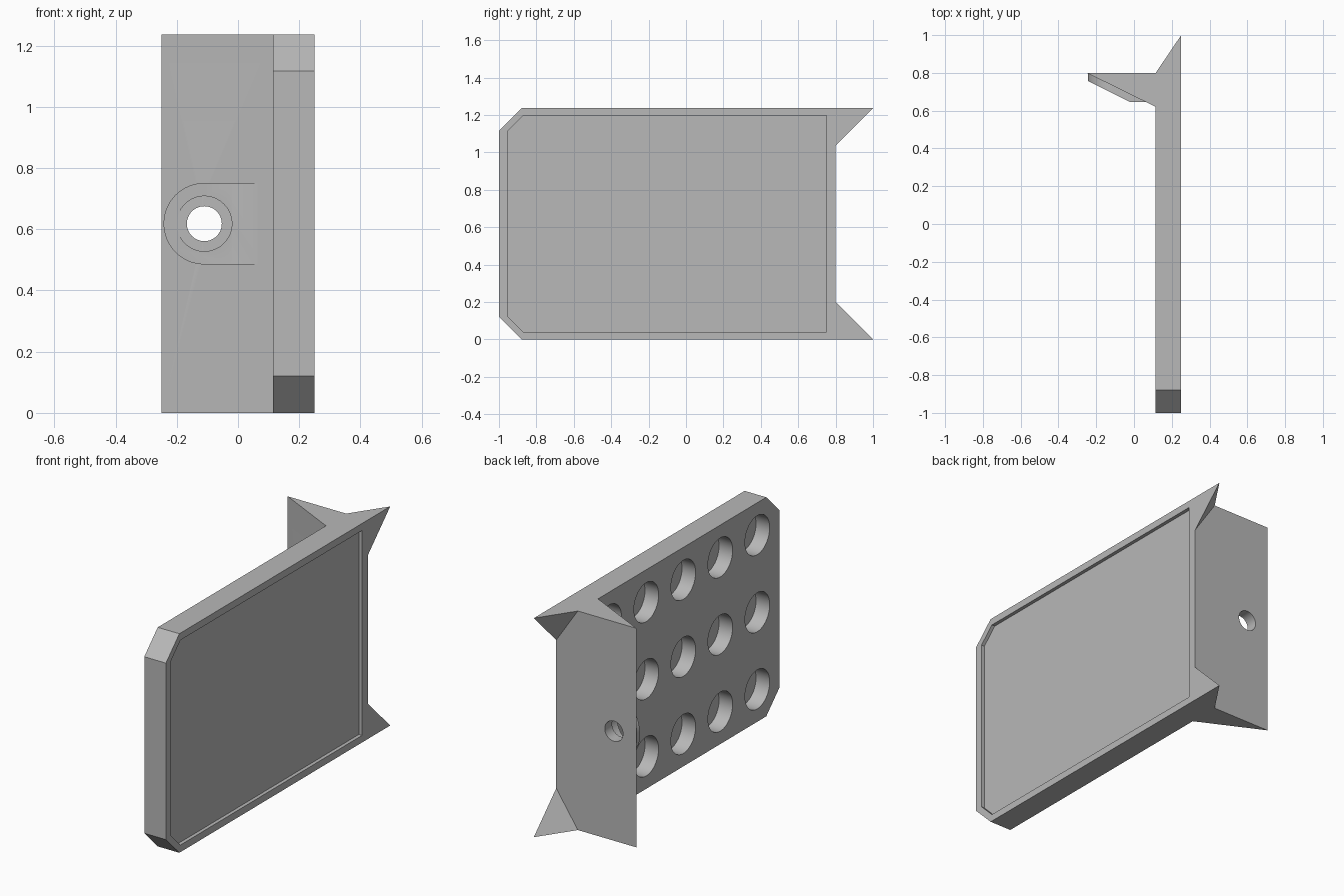
import bpy, bmesh
from math import cos, sin, pi
from mathutils import Vector

if "Cube" in bpy.data.objects:
    bpy.data.objects.remove(bpy.data.objects["Cube"])

GREY = (0.48, 0.48, 0.48, 1)
grey = bpy.data.materials.new("plain grey")
grey.use_nodes = True
grey.diffuse_color = GREY
grey.node_tree.nodes["Principled BSDF"].inputs["Base Color"].default_value = GREY

HEIGHT, INNER, OUTER, BACK, MID = 1.236, 0.115, 0.25, 0.8, 0.618


def finish(name, bm):
    bmesh.ops.recalc_face_normals(bm, faces=bm.faces)
    mesh = bpy.data.meshes.new(name)
    bm.to_mesh(mesh)
    bm.free()
    mesh.materials.append(grey)
    ob = bpy.data.objects.new(name, mesh)
    bpy.context.collection.objects.link(ob)
    return ob


def prism(name, profile, axis, low, high):
    """Extrude a 2D profile along one axis; the other two stay in order."""
    bm = bmesh.new()
    def place(p, depth):
        co = list(p)
        co.insert(axis, depth)
        return bm.verts.new(co)
    face = bm.faces.new([place(p, low) for p in profile])
    move = Vector((0, 0, 0))
    move[axis] = high - low
    out = bmesh.ops.extrude_face_region(bm, geom=[face])["geom"]
    bmesh.ops.translate(bm, vec=move,
                        verts=[v for v in out if isinstance(v, bmesh.types.BMVert)])
    return finish(name, bm)


def arc(cx, cy, r, start=0, turn=2 * pi, n=64):
    return [(cx + r * cos(start + turn * i / n), cy + r * sin(start + turn * i / n))
            for i in range(n)]


def boolean(ob, cutter, operation="DIFFERENCE"):
    mod = ob.modifiers.new("cut", "BOOLEAN")
    mod.operation, mod.object, mod.solver = operation, cutter, "EXACT"
    bpy.context.view_layer.objects.active = ob
    bpy.ops.object.modifier_apply(modifier=mod.name)
    bpy.data.objects.remove(cutter)


def clipped(y0, y1, z0, z1, c):
    """Rectangle with both front corners cut off."""
    return [(y0 + c, z0), (y1, z0), (y1, z1), (y0 + c, z1), (y0, z1 - c), (y0, z0 + c)]


# Plate with a shallow recess on the outer face
plate = prism("plate", clipped(-1, BACK, 0, HEIGHT, 0.12), 0, INNER, OUTER)
boolean(plate, prism("recess", clipped(-0.955, 0.75, 0.04, HEIGHT - 0.04, 0.085),
                     0, OUTER - 0.02, OUTER + 0.1))

# Grid of blind round pockets on the inner face
for col in range(5):
    for row in (-1, 0, 1):
        boolean(plate, prism("pocket", arc(-0.8 + 0.33 * col, MID + 0.435 * row, 0.11),
                             0, INNER - 0.1, INNER + 0.085))

# Pointed horns at the back corners
for name, z, drop in (("top_horn", HEIGHT, -0.2), ("bottom_horn", 0, 0.2)):
    bm = bmesh.new()
    for co in ((INNER, BACK, z), (OUTER, BACK, z), (OUTER, 1, z), (OUTER, BACK, z + drop)):
        bm.verts.new(co)
    bmesh.ops.convex_hull(bm, input=bm.verts)
    finish(name, bm)

# Wedge-shaped rear flange
flange = prism("flange", [(-0.25, BACK), (INNER, BACK), (INNER, 0.62)], 2, 0, HEIGHT)

# Rounded boss on the sloping side of the flange
HX = -0.11
boss = prism("boss", arc(HX, MID, 0.133, pi / 2, pi, 48)
             + [(HX, MID - 0.133), (0.08, MID - 0.133), (0.08, MID + 0.133)], 1, 0.6, 0.9)
boolean(boss, prism("slope", [(-0.26, 0.765), (-0.02, 0.645), (0.065, 0.645),
                              (0.065, 0.68), (-0.18, 0.79), (-0.26, 0.799)], 2, 0.3, 0.9),
        "INTERSECT")

# Screw hole with a counterbore through boss and flange
for ob in (flange, boss):
    boolean(ob, prism("counterbore", arc(HX, MID, 0.09), 1, 0.5, 0.735))
    boolean(ob, prism("hole", arc(HX, MID, 0.057), 1, 0.5, 1.0))

# Smooth the round walls, keep edges sharp
for ob in (plate, flange, boss):
    bpy.ops.object.select_all(action="DESELECT")
    ob.select_set(True)
    bpy.context.view_layer.objects.active = ob
    bpy.ops.object.shade_smooth_by_angle()
